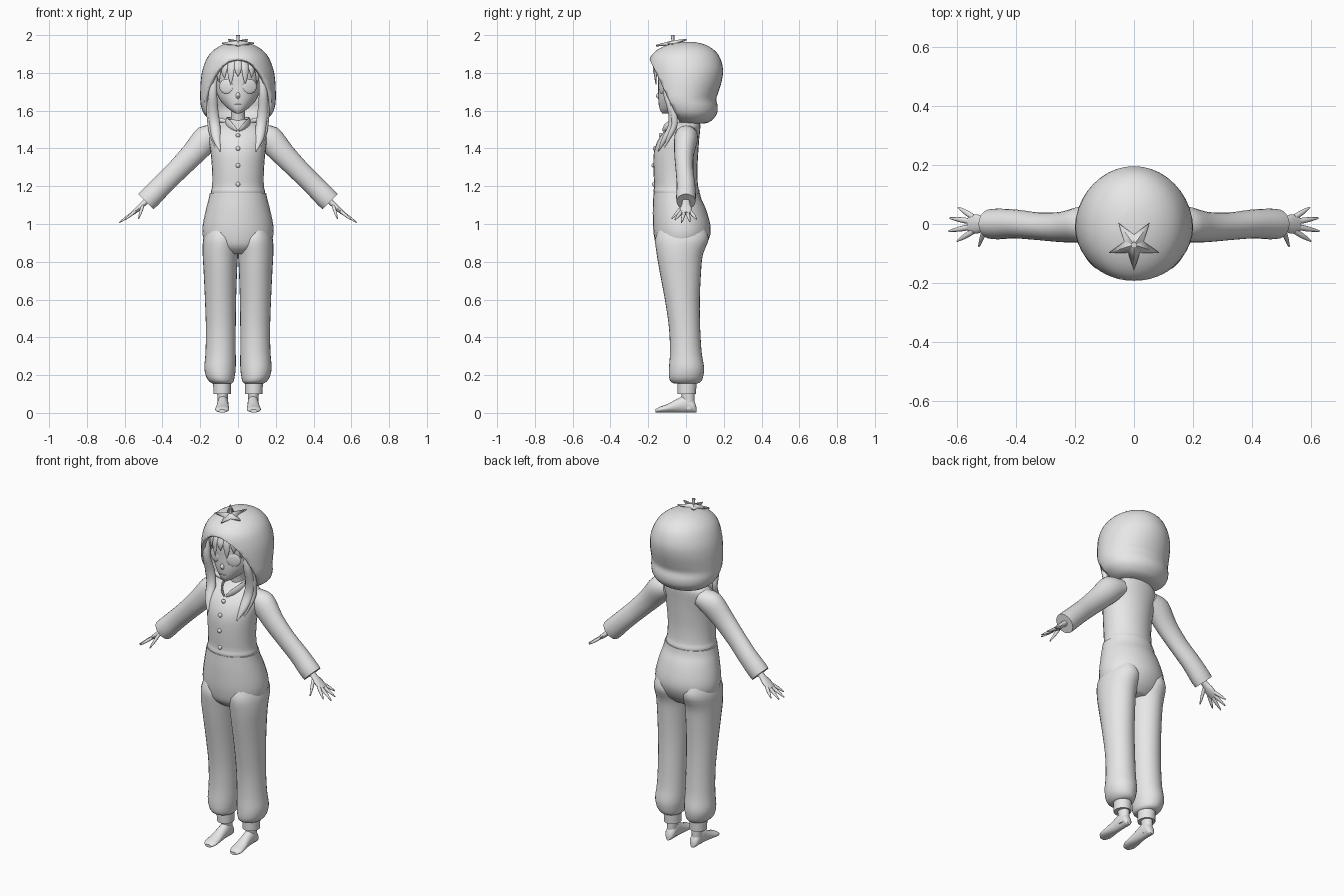
import bpy, bmesh, math
from mathutils import Vector as V

grey = bpy.data.materials.new("plain_grey")
grey.diffuse_color = (0.8, 0.8, 0.8, 1)


def finish(name, bm, mirror=False, solid=0, angle=45):
    bmesh.ops.recalc_face_normals(bm, faces=bm.faces)
    me = bpy.data.meshes.new(name)
    bm.to_mesh(me)
    bm.free()
    me.materials.append(grey)
    ob = bpy.data.objects.new(name, me)
    bpy.context.collection.objects.link(ob)
    bpy.ops.object.select_all(action='DESELECT')
    ob.select_set(True)
    bpy.context.view_layer.objects.active = ob
    bpy.ops.object.shade_smooth_by_angle(angle=math.radians(angle))
    if solid:
        m = ob.modifiers.new("thickness", 'SOLIDIFY')
        m.thickness, m.offset = solid, -1
    if mirror:
        m = ob.modifiers.new("mirror", 'MIRROR')
        m.use_mirror_merge = False
    return ob


def spline(a, b, c, d, t):
    return 0.5 * (2 * b + (c - a) * t + (2 * a - 5 * b + 4 * c - d) * t * t
                  + (3 * b - a - 3 * c + d) * t ** 3)


def loft(rings, n=28, sub=3):
    """Skin through smoothed elliptical rings given as (centre, axis, axis)."""
    smooth = []
    for i in range(len(rings) - 1):
        q = [rings[max(0, min(len(rings) - 1, i + k))] for k in (-1, 0, 1, 2)]
        for s in range(sub):
            smooth.append([spline(q[0][k], q[1][k], q[2][k], q[3][k], s / sub) for k in range(3)])
    smooth.append(rings[-1])
    bm = bmesh.new()
    rows = []
    for c, u, w in smooth:
        rows.append([bm.verts.new(c + u * math.cos(2 * math.pi * i / n) + w * math.sin(2 * math.pi * i / n))
                     for i in range(n)])
    for a, b in zip(rows, rows[1:]):
        for i in range(n):
            bm.faces.new((a[i], a[(i + 1) % n], b[(i + 1) % n], b[i]))
    bm.faces.new(rows[0])
    bm.faces.new(rows[-1])
    bmesh.ops.recalc_face_normals(bm, faces=bm.faces)
    return bm


def level(z, x0, x1, y0, y1):
    return (V(((x0 + x1) / 2, (y0 + y1) / 2, z)), V(((x1 - x0) / 2, 0, 0)), V((0, (y1 - y0) / 2, 0)))


def stack(rows):
    return [level(z, -h, h, a, b) for z, h, a, b in rows]


def tube(pts, ref=(0, 1, 0), n=14, sub=3):
    """Sweep along (x, y, z, radius along ref, other radius)."""
    rings = []
    for i, p in enumerate(pts):
        t = (V(pts[min(i + 1, len(pts) - 1)][:3]) - V(pts[max(i - 1, 0)][:3])).normalized()
        u = V(ref)
        u = (u - t * u.dot(t)).normalized()
        rings.append((V(p[:3]), u * p[3], t.cross(u) * p[4]))
    return loft(rings, n, sub)


def ball(name, loc, scale, turn=0, mirror=False):
    bm = bmesh.new()
    bmesh.ops.create_uvsphere(bm, u_segments=20, v_segments=12, radius=1)
    c, s = math.cos(turn), math.sin(turn)
    for v in bm.verts:
        x, y, z = (v.co[k] * scale[k] for k in range(3))
        v.co = V((x * c - y * s, x * s + y * c, z)) + V(loc)
    finish(name, bm, mirror)


# trousers
finish("trouser_leg", loft([level(*r) for r in (
    (.155, .035, .135, -.06, .06), (.165, .025, .15, -.08, .078), (.19, .018, .168, -.09, .09),
    (.24, .012, .178, -.09, .096), (.32, .012, .172, -.085, .083), (.45, .012, .17, -.09, .075),
    (.6, .01, .175, -.112, .073), (.75, .005, .182, -.14, .08), (.84, 0, .187, -.155, .09),
    (.92, -.005, .184, -.163, .12), (.98, .03, .16, -.14, .1))]), True)
finish("trouser_hips", loft(stack((
    (.84, .11, -.11, .06), (.88, .165, -.155, .1), (.94, .187, -.17, .128), (1.0, .186, -.175, .128),
    (1.08, .169, -.176, .105), (1.13, .156, -.174, .082), (1.165, .149, -.172, .074)))))
finish("ankle_cuff", loft([level(*r) for r in (
    (.1, .038, .13, -.045, .053), (.17, .036, .132, -.046, .056))], sub=1), True)

# feet
finish("ankle", loft([level(*r) for r in (
    (.02, .055, .108, -.015, .045), (.06, .055, .108, -.02, .045), (.13, .05, .112, -.03, .045))]), True)
finish("foot", loft([(V((x, y, h / 2 + .002)), V((w, 0, 0)), V((0, 0, h / 2))) for x, y, h, w in (
    (.08, .055, .03, .012), (.08, .04, .065, .026), (.08, 0, .092, .029), (.081, -.05, .07, .031),
    (.083, -.1, .044, .036), (.084, -.14, .03, .036), (.083, -.162, .016, .02))]), True)

# shirt
finish("shirt_body", loft(stack((
    (1.12, .135, -.15, .06), (1.17, .143, -.172, .072), (1.2, .137, -.168, .064), (1.28, .137, -.172, .06),
    (1.38, .145, -.17, .065), (1.45, .155, -.145, .07), (1.5, .15, -.105, .075), (1.53, .115, -.065, .075),
    (1.555, .05, -.035, .06)))))
finish("sleeve", tube((
    (.10, .005, 1.475, .055, .05), (.165, 0, 1.452, .062, .072), (.24, -.01, 1.37, .052, .063),
    (.32, -.008, 1.287, .047, .057), (.4, 0, 1.207, .049, .056), (.46, 0, 1.146, .052, .058),
    (.487, 0, 1.119, .05, .057)), n=24), True)
finish("collar", tube((
    (0, .07, 1.548, .005, .012), (.055, .035, 1.553, .006, .014), (.058, -.05, 1.542, .006, .017),
    (.035, -.1, 1.52, .006, .018), (.006, -.122, 1.495, .004, .006)), ref=(1, 0, .3)), True)
for z, y in ((1.21, -.17), (1.31, -.173), (1.4, -.167), (1.47, -.135)):
    ball("button", (0, y, z), (.012, .009, .012))

# hands
finish("palm", tube((
    (.465, 0, 1.14, .02, .018), (.5, 0, 1.108, .021, .015), (.53, 0, 1.08, .032, .014),
    (.56, 0, 1.055, .028, .01))), True)
for a, b in (((.545, -.024, 1.066), (.6, -.058, 1.022)), ((.55, -.009, 1.062), (.628, -.024, 1.008)),
             ((.55, .008, 1.062), (.624, .02, 1.012)), ((.545, .023, 1.066), (.596, .056, 1.026)),
             ((.505, -.015, 1.095), (.526, -.076, 1.028))):
    m = (V(a) + V(b)) / 2
    finish("finger", tube(((*a, .01, .009), (*m, .009, .008), (*b, .003, .003)), n=10), True)

# head
finish("neck", loft(stack(((1.52, .045, -.04, .05), (1.57, .037, -.045, .04), (1.64, .04, -.06, .04)))))
finish("face", loft(stack((
    (1.585, .012, -.125, -.08), (1.605, .045, -.138, -.02), (1.64, .083, -.145, .05), (1.68, .108, -.148, .09),
    (1.74, .12, -.148, .11), (1.8, .122, -.148, .11), (1.86, .1, -.13, .1), (1.91, .05, -.08, .05)))))
finish("nose", tube(((0, -.138, 1.7, .006, .006), (0, -.15, 1.677, .012, .01), (0, -.14, 1.662, .004, .004)),
                    ref=(1, 0, 0)))
ball("eye", (.062, -.129, 1.728), (.04, .008, .038), .38, True)
ball("mouth", (0, -.143, 1.632), (.022, .004, .003))
ball("ear", (.122, .0, 1.7), (.012, .025, .035), 0, True)

# hair
finish("hair_cap", loft(stack((
    (1.79, .126, -.1, .13), (1.83, .132, -.15, .135), (1.87, .115, -.15, .12), (1.91, .08, -.11, .09),
    (1.935, .03, -.05, .04)))))
for k, tip in enumerate((1.7, 1.75, 1.77, 1.735, 1.78, 1.74, 1.775, 1.74, 1.69)):
    a = math.radians((k - 4) * 17)
    s, c = math.sin(a), math.cos(a)
    finish("fringe_strand", tube((
        (.1 * s, -.02 - .12 * c, 1.885, .018, .01), (.125 * s, -.02 - .145 * c, 1.835, .02, .008),
        (.133 * s, -.02 - .148 * c, (1.835 + tip) / 2, .015, .006), (.128 * s, -.02 - .145 * c, tip, .001, .001)),
        ref=(c, s, 0), n=8))
finish("side_lock", tube((
    (.12, -.1, 1.8, .012, .015), (.133, -.105, 1.7, .022, .018), (.132, -.075, 1.6, .028, .022),
    (.122, -.075, 1.52, .028, .02), (.112, -.112, 1.45, .023, .016), (.095, -.148, 1.385, .002, .002)),
    ref=(1, 0, 0)), True)
finish("thin_lock", tube((
    (.14, -.08, 1.74, .01, .012), (.152, -.07, 1.62, .014, .016), (.148, -.06, 1.53, .014, .016),
    (.135, -.09, 1.46, .012, .012), (.118, -.115, 1.4, .002, .002)), ref=(1, 0, 0)), True)

# hood, cut open along a slanted front plane
bm = loft(stack((
    (1.532, .085, -.04, .1), (1.545, .135, -.075, .132), (1.58, .178, -.135, .162), (1.62, .195, -.165, .168),
    (1.66, .2, -.18, .16), (1.7, .2, -.19, .172), (1.76, .197, -.198, .19), (1.82, .187, -.2, .196),
    (1.88, .163, -.19, .18), (1.92, .13, -.155, .15), (1.948, .085, -.1, .105), (1.963, .035, -.04, .05))), n=40)
bmesh.ops.bisect_plane(bm, geom=bm.verts[:] + bm.edges[:] + bm.faces[:], plane_co=(0, -.192, 1.87),
                       plane_no=(0, -.9, -.43), clear_outer=True)
finish("hood", bm, solid=.02)

# star-shaped leaf and stem on the hood
bm = bmesh.new()
hub = bm.verts.new((0, -.07, 1.972))
rim = []
for i in range(10):
    a, r = math.radians(-90 + 36 * i), (.034 if i % 2 else .09)
    y = -.07 + r * math.sin(a)
    rim.append(bm.verts.new((r * math.cos(a), y, 1.966 + .2 * (y + .07) - (.01 if i % 2 else 0))))
for i in range(10):
    bm.faces.new((hub, rim[i], rim[(i + 1) % 10]))
finish("leaf_star", bm, solid=.008, angle=20)
finish("stem", tube(((0, -.07, 1.95, .009, .009), (0, -.07, 1.98, .008, .008), (0, -.072, 2.0, .01, .01)),
                    ref=(1, 0, 0), n=12))
